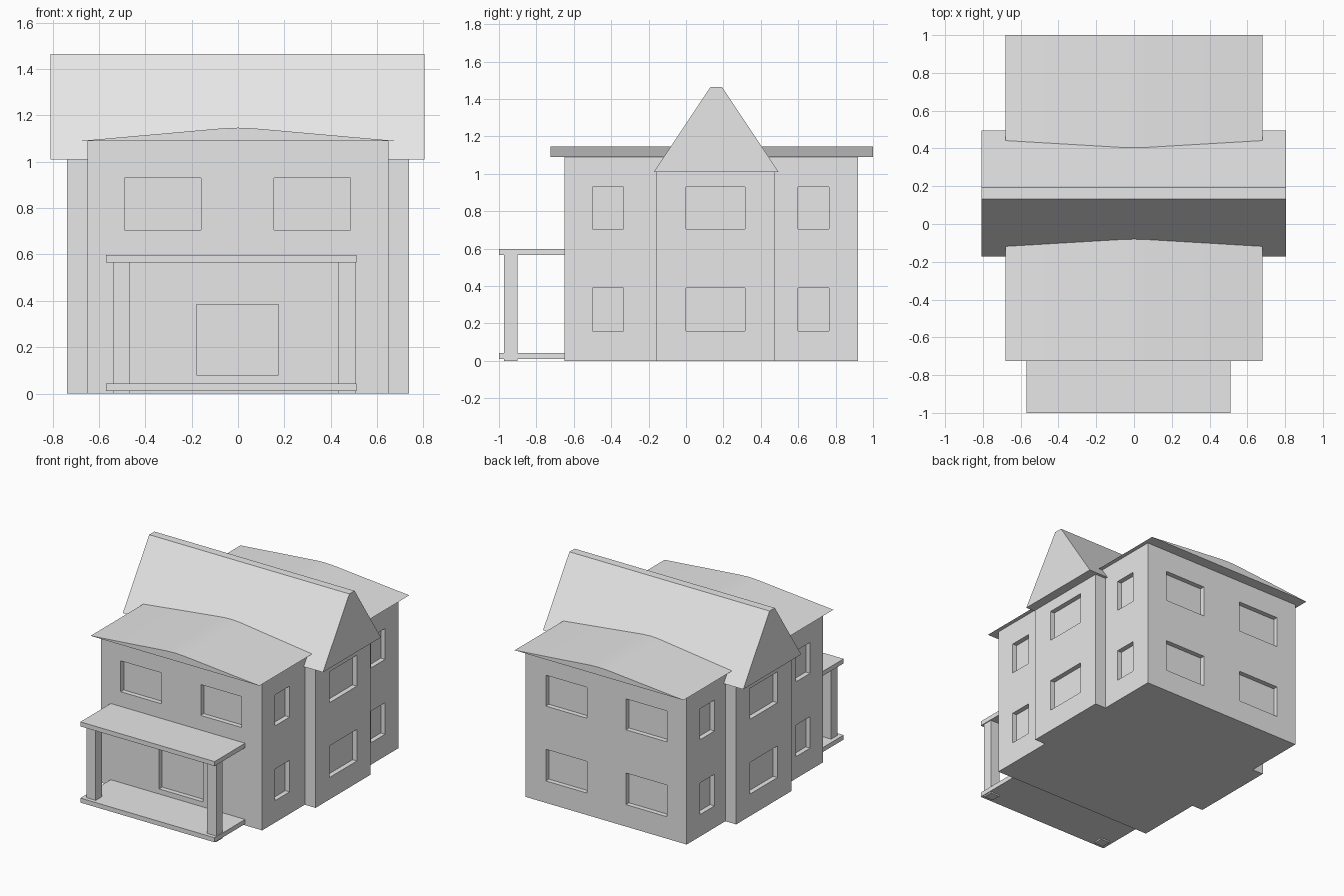
import bpy
import bmesh
import math

cube = bpy.data.objects.get("Cube")
if cube:
    bpy.data.objects.remove(cube, do_unlink=True)

# One plain grey for the whole house
grey = bpy.data.materials.new("plain grey")
grey.use_nodes = True
colour = (0.8, 0.8, 0.8, 1)
grey.diffuse_color = colour
grey.node_tree.nodes["Principled BSDF"].inputs["Base Color"].default_value = colour


def finish(bm, name):
    bmesh.ops.recalc_face_normals(bm, faces=bm.faces)
    mesh = bpy.data.meshes.new(name)
    bm.to_mesh(mesh)
    bm.free()
    mesh.materials.append(grey)
    obj = bpy.data.objects.new(name, mesh)
    bpy.context.scene.collection.objects.link(obj)
    return obj


def add_box(bm, xs, ys, zs):
    verts = bmesh.ops.create_cube(bm, size=1)["verts"]
    for v in verts:
        v.co = [r[0] if c < 0 else r[1] for c, r in zip(v.co, (xs, ys, zs))]


def box(name, xs, ys, zs):
    bm = bmesh.new()
    add_box(bm, xs, ys, zs)
    return finish(bm, name)


def prism(name, points, offset):
    """Extrude a closed profile along the offset."""
    bm = bmesh.new()
    face = bm.faces.new([bm.verts.new(p) for p in points])
    new = bmesh.ops.extrude_face_region(bm, geom=[face], use_keep_orig=True)["geom"]
    moved = [g for g in new if isinstance(g, bmesh.types.BMVert)]
    bmesh.ops.translate(bm, verts=moved, vec=offset)
    return finish(bm, name)


def cut(obj, openings):
    """Carve the window recesses into a wall block."""
    bm = bmesh.new()
    for opening in openings:
        add_box(bm, *opening)
    cutter = finish(bm, obj.name + "_cutter")
    cutter.hide_render = True
    mod = obj.modifiers.new("windows", "BOOLEAN")
    mod.operation = "DIFFERENCE"
    mod.solver = "EXACT"
    mod.object = cutter
    graph = bpy.context.evaluated_depsgraph_get()
    mesh = bpy.data.meshes.new_from_object(obj.evaluated_get(graph))
    obj.modifiers.clear()
    obj.data = mesh
    bpy.data.objects.remove(cutter, do_unlink=True)


depth = 0.035
lower, upper = (0.16, 0.39), (0.705, 0.93)


def span(wall, sign):
    """Range crossing a wall plane, reaching the recess depth inside."""
    return tuple(sorted((wall - sign * depth, wall + sign * 0.1)))


# Main block with recessed windows on all four sides
half, front, back = 0.65, -0.65, 0.92
house = box("main_walls", (-half, half), (front, back), (0, 1.09))
wide = [(-0.49, -0.16), (0.155, 0.485)]
narrow = [(-0.5, -0.335), (0.6, 0.765)]
openings = [((-0.18, 0.175), span(front, -1), (0.08, 0.385))]
openings += [(x, span(front, -1), upper) for x in wide]
openings += [(x, span(back, 1), z) for x in wide for z in (lower, upper)]
openings += [(span(s * half, s), y, z)
             for s in (-1, 1) for y in narrow for z in (lower, upper)]
cut(house, openings)

# Cross wing
wing_half = 0.737
wing = box("cross_wing_walls", (-wing_half, wing_half), (-0.16, 0.475), (0, 1.01))
cut(wing, [(span(s * wing_half, s), (0, 0.315), z)
           for s in (-1, 1) for z in (lower, upper)])

# Shallow main roof with a softened ridge
ridge = [(-0.68, 1.09), (-0.07, 1.144), (0, 1.147), (0.07, 1.144), (0.68, 1.09)]
roof = prism("main_roof", [(x, -0.725, z) for x, z in ridge], (0, 1.725, 0))
bpy.context.view_layer.objects.active = roof
roof.select_set(True)
bpy.ops.object.shade_smooth_by_angle(angle=math.radians(30))
roof.select_set(False)

# Steep cross roof with a narrow flat top
gable = [(-0.172, 1.01), (0.132, 1.465), (0.192, 1.465), (0.495, 1.01)]
prism("cross_roof", [(-0.808, y, z) for y, z in gable], (1.613, 0, 0))

# Porch
for name, zs in (("porch_floor", (0.01, 0.043)), ("porch_roof", (0.565, 0.598))):
    box(name, (-0.57, 0.512), (-1, front), zs)
for name, x in (("porch_post_right", -0.54), ("porch_post_left", 0.432)):
    box(name, (x, x + 0.074), (-0.972, -0.9), (0, 0.58))
